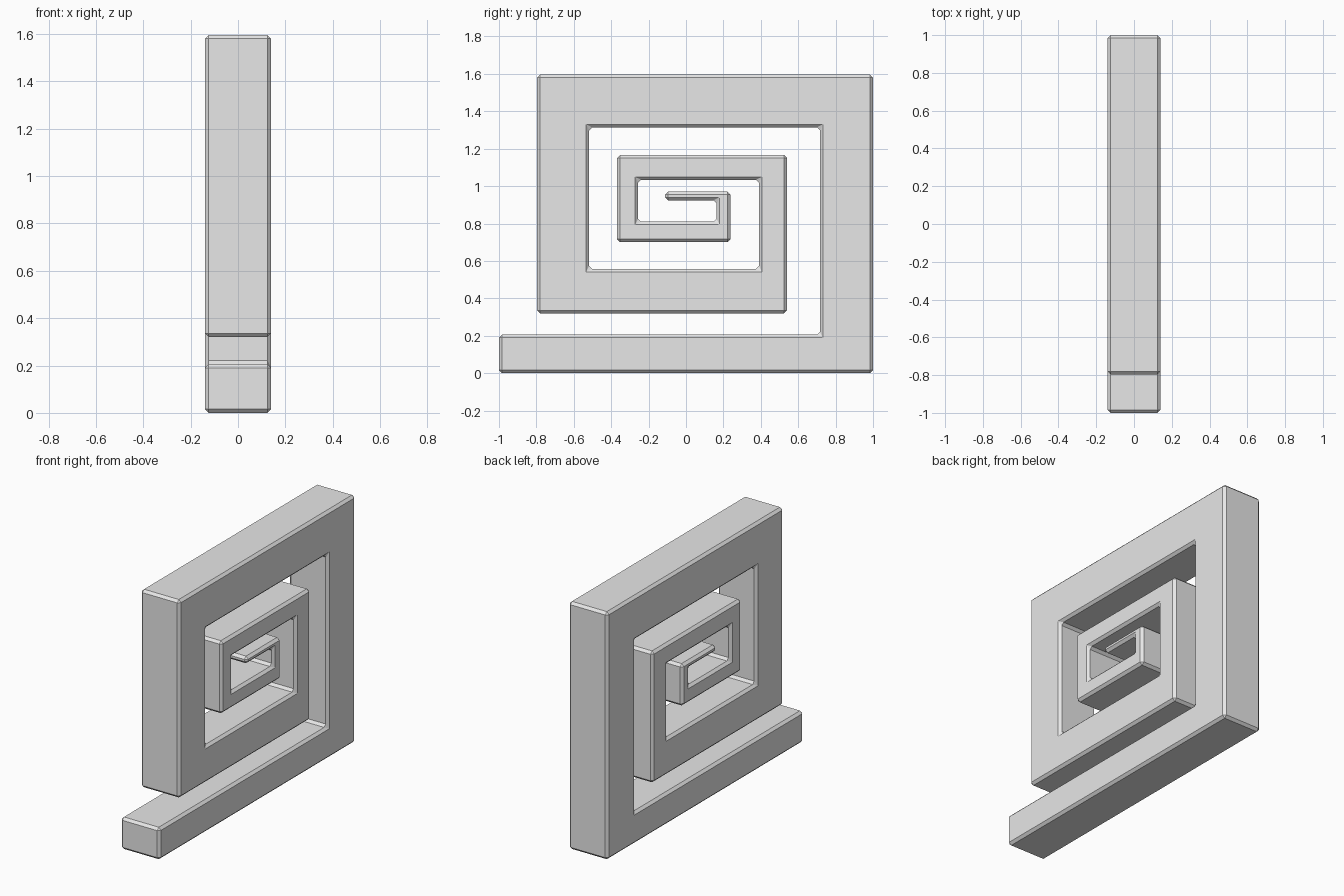
import bpy
import bmesh

cube = bpy.data.objects.get("Cube")
if cube:
    bpy.data.objects.remove(cube, do_unlink=True)

HALF_WIDTH = 0.14
BEVEL = 0.016

# Plain grey material
grey = bpy.data.materials.new("light_grey")
grey.use_nodes = True
colour = (0.8, 0.8, 0.8, 1.0)
grey.diffuse_color = colour
grey.node_tree.nodes["Principled BSDF"].inputs["Base Color"].default_value = colour


def right_angle_path(y, z, stops):
    """Corners of a path whose legs run alternately along y and z."""
    corners = [(y, z)]
    for i, stop in enumerate(stops):
        y, z = (stop, z) if i % 2 == 0 else (y, stop)
        corners.append((y, z))
    return corners


# Outer walls wind inward to the tip, inner walls wind back out to the foot
outer_walls = right_angle_path(
    -1.0, 0.0, [1.0, 1.596, -0.796, 0.32, 0.54, 1.167, -0.368, 0.70, 0.238, 0.97, -0.112])
inner_walls = right_angle_path(
    -0.112, 0.924, [0.163, 0.81, -0.256, 1.034, 0.39, 0.558, -0.518, 1.314, 0.716, 0.206, -1.0])

# Tapering square spiral, extruded across x
bm = bmesh.new()
profile = bm.faces.new(
    [bm.verts.new((-HALF_WIDTH, y, z)) for y, z in outer_walls + inner_walls])
sweep = bmesh.ops.extrude_face_region(bm, geom=[profile], use_keep_orig=True)
moved = [v for v in sweep["geom"] if isinstance(v, bmesh.types.BMVert)]
bmesh.ops.translate(bm, verts=moved, vec=(2 * HALF_WIDTH, 0, 0))
bmesh.ops.recalc_face_normals(bm, faces=bm.faces)
mesh = bpy.data.meshes.new("square_spiral")
bm.to_mesh(mesh)
bm.free()

spiral = bpy.data.objects.new("square_spiral", mesh)
bpy.context.collection.objects.link(spiral)
mesh.materials.append(grey)

# Flat chamfer on every edge
chamfer = spiral.modifiers.new("chamfer", "BEVEL")
chamfer.width = BEVEL
chamfer.segments = 1
chamfer.limit_method = "ANGLE"
chamfer.use_clamp_overlap = False
